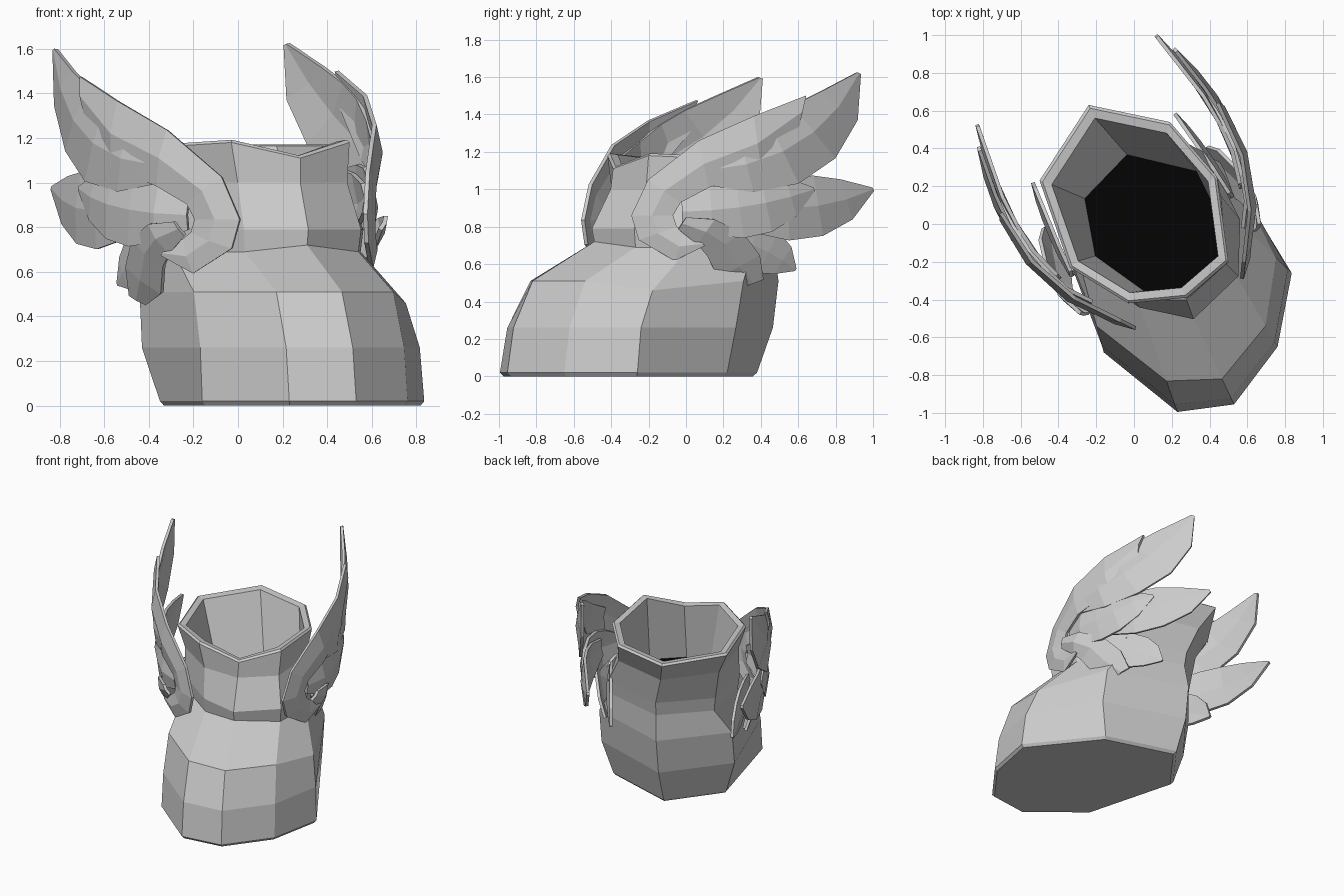
import bpy
import bmesh
from mathutils import Vector

if "Cube" in bpy.data.objects:
    bpy.data.objects.remove(bpy.data.objects["Cube"])


def material(name, v):
    m = bpy.data.materials.new(name)
    m.diffuse_color = (v, v, v, 1)
    m.use_nodes = True
    m.node_tree.nodes["Principled BSDF"].inputs["Base Color"].default_value = m.diffuse_color
    return m


GREY = material("grey", 0.6)
DARK = material("dark_lining", 0.001)


def make_object(name, bm, mats):
    me = bpy.data.meshes.new(name)
    bm.to_mesh(me)
    bm.free()
    for m in mats:
        me.materials.append(m)
    ob = bpy.data.objects.new(name, me)
    bpy.context.collection.objects.link(ob)
    return ob


# Boot: three octagonal outlines, starting at the inner toe
def outline(z, *points):
    return [Vector((x, y, z)) for x, y in points]


def blend(a, b, t, z):
    return [Vector((*p.lerp(q, t).xy, z)) for p, q in zip(a, b)]


def scaled(ring, s, z=None, lift=0):
    c = sum(ring, Vector()) / len(ring)
    return [Vector((*(c + (p - c) * s).xy, (p.z if z is None else z) + lift)) for p in ring]


def bulge_heel(ring, amount):
    for i in (4, 5, 6):
        ring[i] += Vector((ring[i].x, ring[i].y, 0)).normalized() * amount
    return ring


sole = outline(.02, (.23, -.995), (.53, -.955), (.76, -.65), (.835, -.26),
               (.45, .22), (-.08, .38), (-.35, .02), (-.16, -.68))
ankle = outline(.69, (.03, -.43), (.31, -.49), (.54, -.27), (.55, .02),
                (.38, .36), (-.08, .47), (-.36, .18), (-.29, -.20))
collar = outline(1.16, (-.03, -.42), (.28, -.39), (.50, -.20), (.44, .25),
                 (.19, .54), (-.24, .63), (-.50, .23), (-.34, -.23))
ankle[1].z = .72
collar[0].z, collar[1].z, collar[2].z = 1.18, 1.11, 1.18   # dip at the front
vamp = bulge_heel(blend(sole, ankle, .29, .51), .09)
vamp[3].z = .46
profile = [scaled(sole, .97, 0), sole,
           bulge_heel(blend(sole, ankle, .07, .26), .08), vamp, ankle,
           scaled(ankle, 1.03, .79), scaled(blend(ankle, collar, .6, 1.0), .94),
           collar, scaled(collar, .97, lift=.012), scaled(collar, .88, lift=.005),
           scaled(ankle, .80, .70)]

bm = bmesh.new()
rings = [[bm.verts.new(p) for p in ring] for ring in profile]
for a, b in zip(rings, rings[1:]):
    for i in range(8):
        j = (i + 1) % 8
        bm.faces.new((a[i], a[j], b[j], b[i]))
bm.faces.new(rings[0])
bm.faces.new(rings[-1]).material_index = 1
bmesh.ops.recalc_face_normals(bm, faces=bm.faces[:])
make_object("boot", bm, [GREY, DARK])

# Sideways curve of the wing along its length: (y, x)
UPPER = [(-.3, .57), (.15, .62), (.4, .56), (.63, .45), (1.0, .16)]
LOWER = [(-.3, .56), (0, .60), (.2, .50), (.6, .22)]
DROOP = [(-.3, .56), (.1, .57), (.2, .52), (.42, .42)]


def curve_x(table, y):
    for (y0, x0), (y1, x1) in zip(table, table[1:]):
        if y <= y1:
            return x0 + (x1 - x0) * (y - y0) / (y1 - y0)
    return table[-1][1]


def leaf(root, bend, tip, width):
    """Edge pairs of a pointed feather along a bent spine, in the y-z plane."""
    root, bend, tip = Vector(root), Vector(bend), Vector(tip)
    pairs = []
    for i, w in enumerate((.4, .8, 1, .95, .65, .05)):
        t = i / 5
        p = root * (1 - t) ** 2 + bend * 2 * t * (1 - t) + tip * t * t
        d = ((bend - root) * (1 - t) + (tip - bend) * t).normalized()
        side = Vector((-d.y, d.x)) * width * w / 2
        pairs.append((p + side, p - side))
    return pairs


def paired(outer, inner):
    return [(Vector(a), Vector(b)) for a, b in zip(outer, inner)]


# Leading feather curls round its root, drooping feather hangs from it
curl = paired([(.10, .70), (-.06, .62), (-.25, .73), (-.29, .86),
               (-.20, 1.05), (.07, 1.26), (.36, 1.39), (.64, 1.50)],
              [(.08, .72), (-.01, .77), (-.05, .80), (-.07, .86),
               (-.03, .93), (.12, 1.01), (.40, 1.10), (.60, 1.33)])
droop = paired([(0, .85), (.15, .84), (.30, .77), (.39, .65), (.41, .52)],
               [(-.04, .79), (.06, .71), (.11, .65), (.17, .53), (.30, .48)])

# Name: (curve, layer offset, outward lean with height, edge pairs)
FEATHERS = {
    "leading_feather": (UPPER, .015, 0, curl),
    "tall_feather": (UPPER, .01, 0, leaf((.10, 1.10), (.69, 1.14), (.92, 1.62), .38)),
    "middle_feather": (UPPER, -.01, 0, leaf((-.02, .88), (.38, .89), (.68, 1.0), .33)),
    "long_feather": (UPPER, -.03, 0, leaf((.20, .93), (.65, .84), (.995, 1.0), .34)),
    "drooping_feather": (DROOP, .01, .4, droop),
    "lower_feather": (LOWER, 0, 0, leaf((.15, .77), (.42, .70), (.58, .57), .26)),
}

# Mirror plane runs along the turned foot, with a slight slide along it
N = Vector((.877, .480, 0))
SLIDE = Vector((-.02, .035, -.025))
OFFSET = .053


def place(p, left):
    return p - 2 * (p.dot(N) - OFFSET) * N + SLIDE if left else p


def feather(name, table, layer, lean, pairs, left):
    """Thin plate with a raised central ridge."""
    bm = bmesh.new()
    rows = []
    for up, low in pairs:
        row = []
        for t in (0, .5, 1):
            y, z = up.lerp(low, t)
            ridge = min(.025, (up - low).length * .1) if t == .5 else 0
            x = curve_x(table, y) + layer + ridge - .015 + lean * (z - .6)
            row.append(bm.verts.new(place(Vector((x, y, z)), left)))
        rows.append(row)
    for a, b in zip(rows, rows[1:]):
        for i in (0, 1):
            bm.faces.new((a[i], a[i + 1], b[i + 1], b[i]))
    bmesh.ops.recalc_face_normals(bm, faces=bm.faces[:])
    mod = make_object(name, bm, [GREY]).modifiers.new("thickness", "SOLIDIFY")
    mod.thickness = .02
    mod.offset = 0


for left in (False, True):
    side = "left_" if left else "right_"
    for name, spec in FEATHERS.items():
        feather(side + name, *spec, left)
